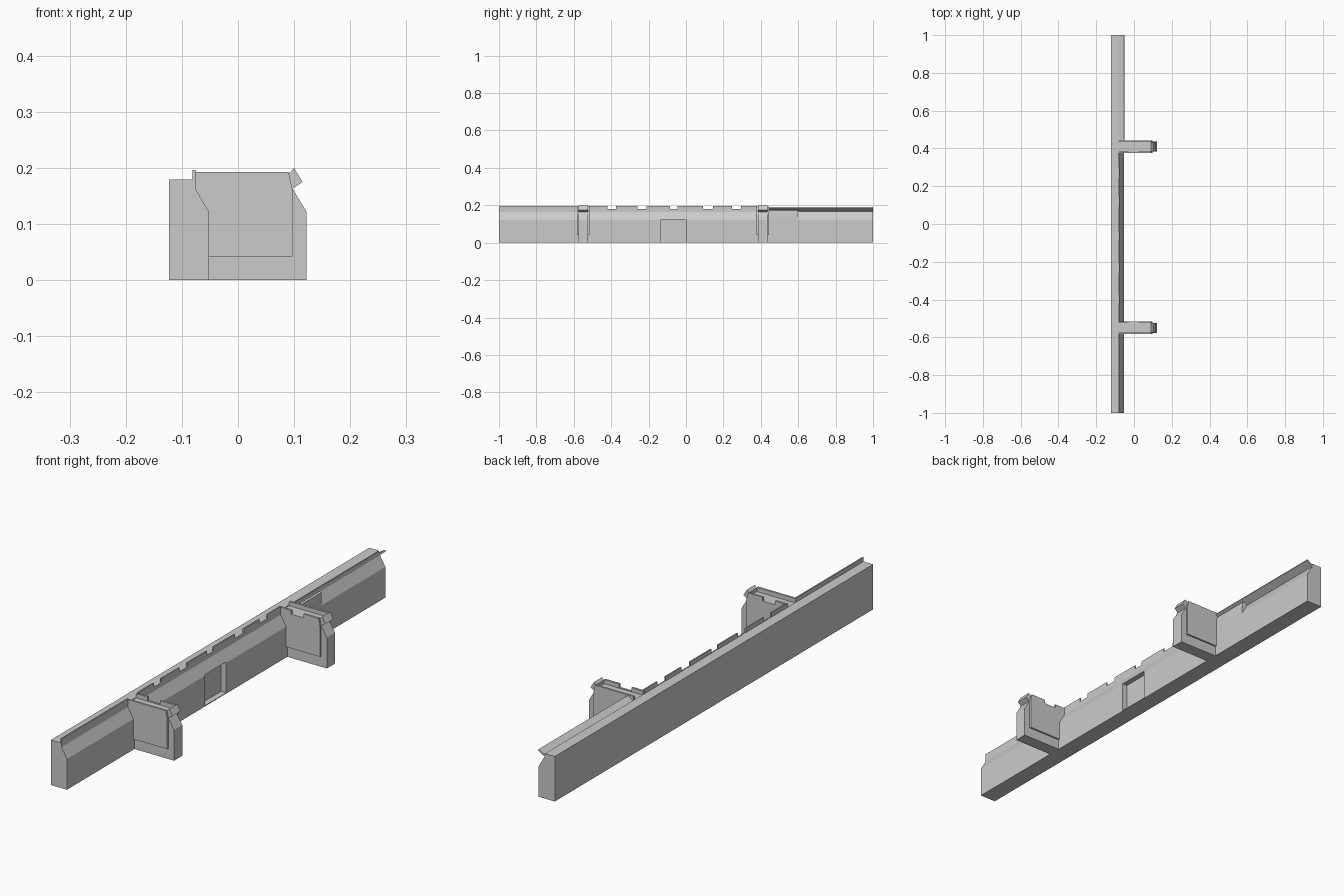
import bpy, bmesh

if "Cube" in bpy.data.objects:
    bpy.data.objects.remove(bpy.data.objects["Cube"])


def prism(name, profile, y0, y1):
    """Extrude an (x, z) outline along y."""
    bm = bmesh.new()
    a = [bm.verts.new((x, y0, z)) for x, z in profile]
    b = [bm.verts.new((x, y1, z)) for x, z in profile]
    n = len(profile)
    bm.faces.new(a)
    bm.faces.new(b[::-1])
    for i in range(n):
        j = (i + 1) % n
        bm.faces.new((a[i], b[i], b[j], a[j]))
    bmesh.ops.recalc_face_normals(bm, faces=bm.faces)
    mesh = bpy.data.meshes.new(name)
    bm.to_mesh(mesh)
    bm.free()
    ob = bpy.data.objects.new(name, mesh)
    bpy.context.collection.objects.link(ob)
    return ob


def box(name, x0, x1, y0, y1, z0, z1):
    return prism(name, [(x0, z0), (x1, z0), (x1, z1), (x0, z1)], y0, y1)


# Long wall with a chamfered inner top edge
wall = prism("long_wall", [(-.123, 0), (-.052, 0), (-.052, .122), (-.08, .17),
                           (-.08, .179), (-.123, .179)], -1, 1)

# Doorway niche in the inner face
cutter = box("niche_cutter", -.075, 0, -.133, 0, .003, .125)
cutter.hide_render = True
cutter.hide_viewport = True
cut = wall.modifiers.new("niche", 'BOOLEAN')
cut.object = cutter
cut.operation = 'DIFFERENCE'
cut.solver = 'EXACT'

# Thin parapet board with firing gaps between the cross walls
LIP = (-.081, -.076)
gaps = [(-.42, -.375), (-.26, -.21), (-.085, -.045), (.09, .145), (.245, .295)]
box("parapet_outer", *LIP, -1, -.58, .162, .196)
box("parapet_base", *LIP, -.52, .38, .162, .18)
edges = [-.52] + [v for g in gaps for v in g] + [.38]
for a, b in zip(edges[::2], edges[1::2]):
    box("parapet_merlon", *LIP, a, b, .18, .196)

# Tilted flap on the far stretch, with its wedge support
prism("tilted_flap", [(-.084, .171), (-.081, .165), (-.05, .184), (-.053, .19)], .44, 1)
prism("flap_support", [(-.052, .122), (-.054, .172), (-.064, .176), (-.08, .17)], .44, .6)

# Cross walls: body, raised side panels and tilted end cap
PANEL = [(-.054, .042), (.097, .042), (.097, .162), (.09, .193)]
PANEL_END = [(-.08, .193), (-.08, .17), (-.054, .125)]
NOTCH = [(.025, .193), (.025, .178), (-.03, .178), (-.03, .193)]
for yc, inner in ((-.55, 1), (.41, -1)):
    prism("cross_wall", [(-.08, 0), (.122, 0), (.122, .122), (.096, .165),
                         (.092, .176), (-.08, .176)], yc - .026, yc + .026)
    for side in (-1, 1):
        ys = sorted((yc + side * .025, yc + side * .033))
        notch = NOTCH if side == inner else []
        prism("side_panel", PANEL + notch + PANEL_END, *ys)
    prism("end_cap", [(.091, .163), (.097, .163), (.115, .175), (.1, .2),
                      (.091, .19)], yc - .025, yc + .025)
